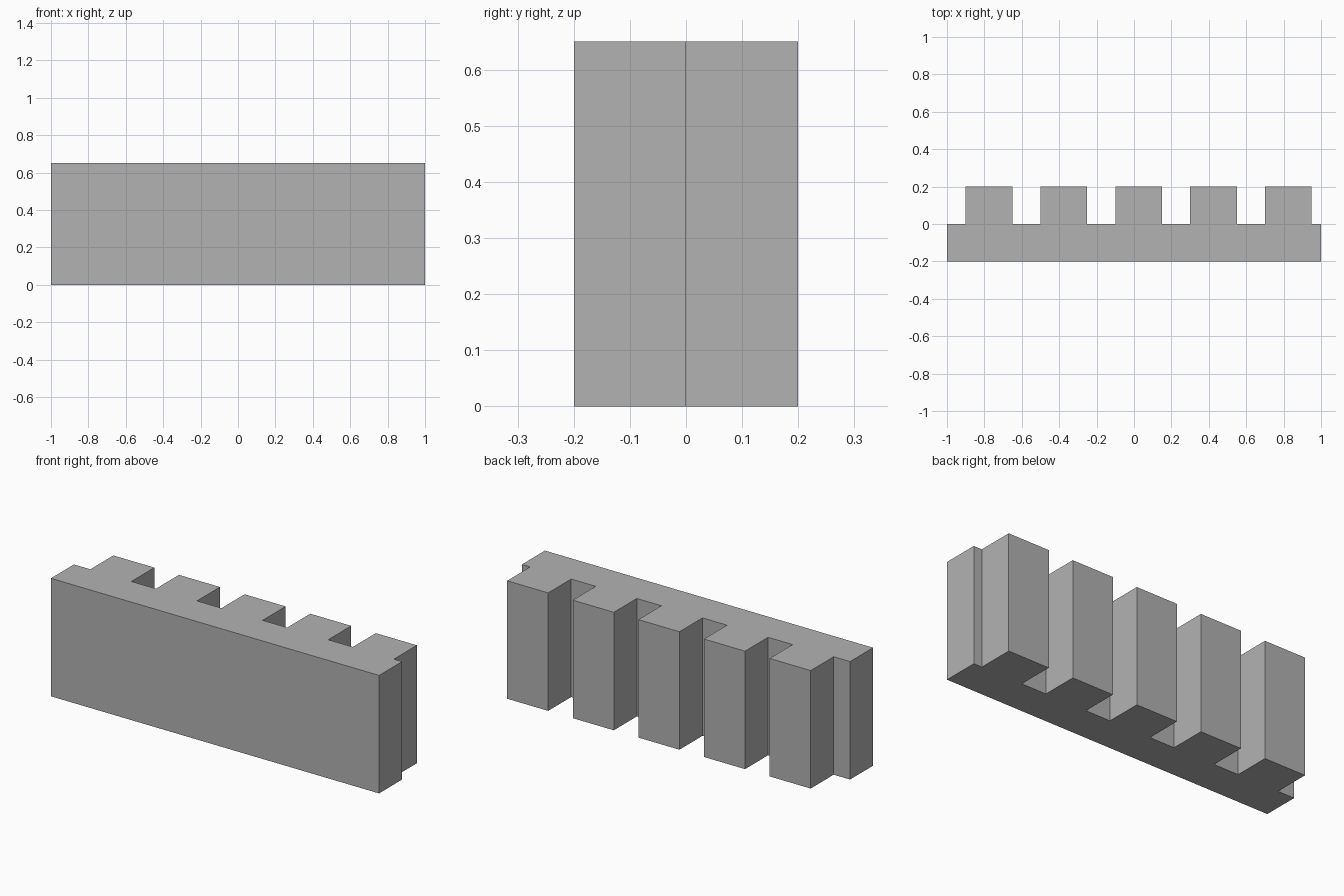
import bpy
import bmesh

cube = bpy.data.objects.get("Cube")
if cube:
    bpy.data.objects.remove(cube, do_unlink=True)

HEIGHT = 0.65
FRONT, STEP, BACK = -0.2, 0.0, 0.2
TOOTH_START, TOOTH_WIDTH, PITCH, TEETH = -0.9, 0.25, 0.4, 5

# Plain grey material
grey = bpy.data.materials.new("plain grey")
grey.use_nodes = True
colour = (0.448, 0.448, 0.448, 1)
grey.diffuse_color = colour
grey.node_tree.nodes["Principled BSDF"].inputs["Base Color"].default_value = colour

# Plan outline: straight front, evenly spaced teeth along the back
outline = [(-1, STEP), (-1, FRONT), (1, FRONT), (1, STEP)]
for i in reversed(range(TEETH)):
    left = TOOTH_START + i * PITCH
    right = left + TOOTH_WIDTH
    outline += [(right, STEP), (right, BACK), (left, BACK), (left, STEP)]

# Extrude the outline into one solid toothed block
bm = bmesh.new()
base = bm.faces.new([bm.verts.new((x, y, 0)) for x, y in outline])
extruded = bmesh.ops.extrude_face_region(bm, geom=[base], use_keep_orig=True)
top_verts = [v for v in extruded["geom"] if isinstance(v, bmesh.types.BMVert)]
bmesh.ops.translate(bm, verts=top_verts, vec=(0, 0, HEIGHT))
bmesh.ops.recalc_face_normals(bm, faces=bm.faces)

mesh = bpy.data.meshes.new("toothed_wall")
bm.to_mesh(mesh)
bm.free()
mesh.materials.append(grey)
wall = bpy.data.objects.new("toothed_wall", mesh)
bpy.context.collection.objects.link(wall)
